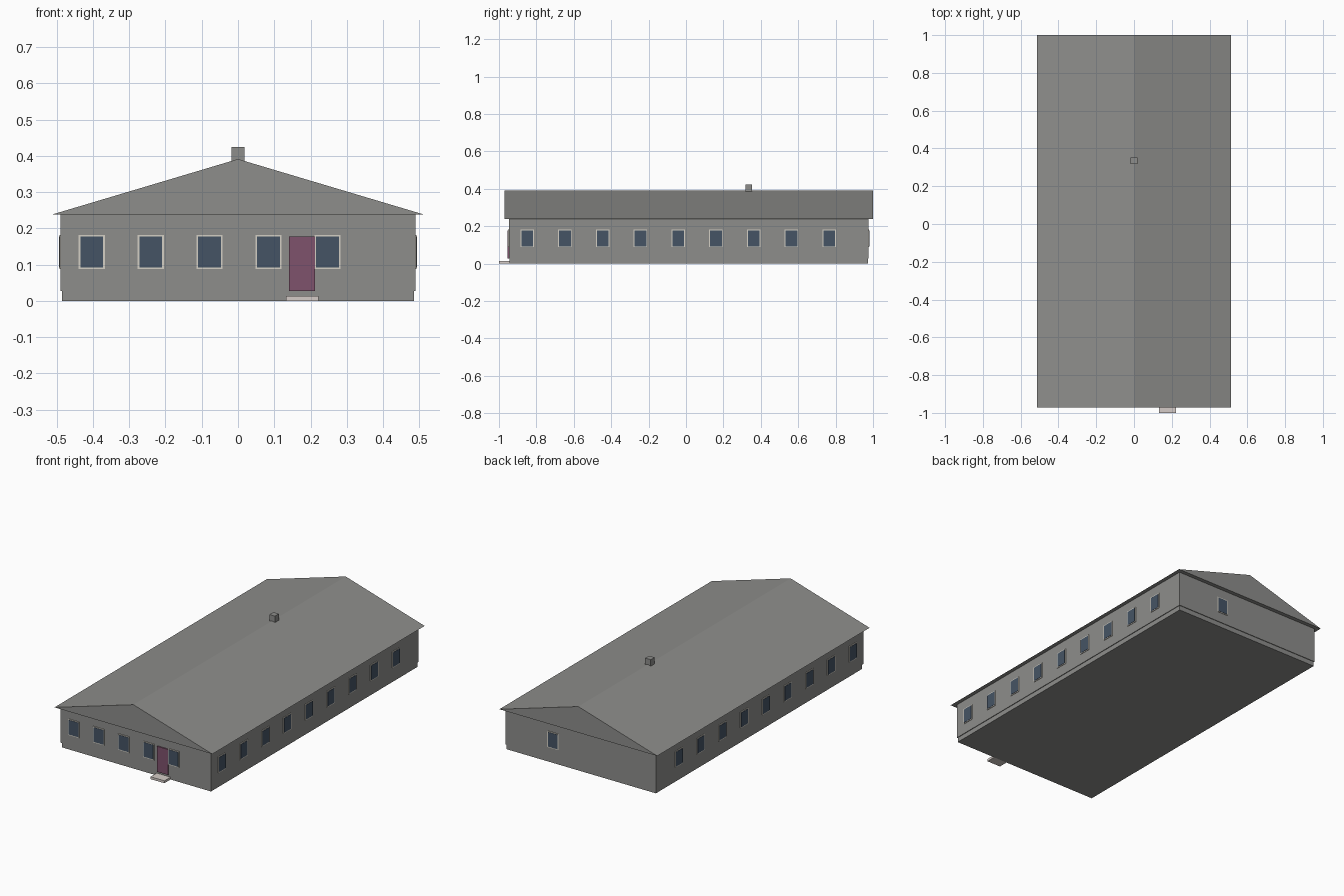
import bpy, bmesh, math
from mathutils import Matrix, Vector

if "Cube" in bpy.data.objects:
    bpy.data.objects.remove(bpy.data.objects["Cube"])


def material(name, rgb):
    m = bpy.data.materials.new(name)
    m.diffuse_color = (*rgb, 1)
    m.use_nodes = True
    m.node_tree.nodes["Principled BSDF"].inputs["Base Color"].default_value = m.diffuse_color
    return m


GREY = material("grey_plaster", (0.27, 0.27, 0.26))
GLASS = material("dark_blue_glass", (0.06, 0.088, 0.13))
FRAME = material("cream_frame", (0.66, 0.63, 0.56))
DOOR = material("plum_door", (0.21, 0.085, 0.15))
STONE = material("pale_stone", (0.66, 0.60, 0.57))


def finish(name, bm, mat):
    bmesh.ops.recalc_face_normals(bm, faces=bm.faces)
    me = bpy.data.meshes.new(name)
    bm.to_mesh(me)
    bm.free()
    me.materials.append(mat)
    ob = bpy.data.objects.new(name, me)
    bpy.context.collection.objects.link(ob)
    return ob


def box(name, lo, hi, mat):
    bm = bmesh.new()
    lo, hi = Vector(lo), Vector(hi)
    size, mid = hi - lo, (hi + lo) / 2
    bmesh.ops.create_cube(bm, size=1, matrix=Matrix.Translation(mid) @ Matrix.Diagonal((*size, 1)))
    return finish(name, bm, mat)


# Wall planes and heights
WX, Y0, Y1 = 0.489, -0.947, 0.976
BASE_Z, EAVE_Z, RIDGE_Z = 0.028, 0.238, 0.391

# Plinth and walls
box("plinth", (-0.485, Y0 + 0.004, 0), (0.485, Y1 - 0.004, BASE_Z), GREY)
box("walls", (-WX, Y0, BASE_Z), (WX, Y1, EAVE_Z), GREY)

# Solid gable roof: triangle extruded along the building
bm = bmesh.new()
tri = bm.faces.new([bm.verts.new((x, -0.971, z))
                    for x, z in ((-0.513, EAVE_Z), (0.513, EAVE_Z), (0, RIDGE_Z))])
ext = bmesh.ops.extrude_face_region(bm, geom=[tri], use_keep_orig=True)
bmesh.ops.translate(bm, vec=(0, 1.971, 0),
                    verts=[v for v in ext["geom"] if isinstance(v, bmesh.types.BMVert)])
finish("roof", bm, GREY)

# Chimney on the ridge
box("chimney", (-0.018, 0.317, 0.37), (0.018, 0.353, 0.424), GREY)

# Door and doorstep
box("door", (0.141, Y0 - 0.007, BASE_Z), (0.212, Y0 + 0.002, 0.178), DOOR)
box("doorstep", (0.132, -1.0, 0), (0.222, Y0 + 0.004, 0.014), STONE)


def window(name, x, y, angle):
    """Thin frame plate with a glass pane on top; faces -y before turning."""
    for part, w, h, depth, mat in (("frame", 0.072, 0.094, 0.0035, FRAME),
                                   ("glass", 0.063, 0.085, 0.005, GLASS)):
        ob = box(f"{name}_{part}", (-w / 2, -depth, -h / 2), (w / 2, 0.002, h / 2), mat)
        ob.location = (x, y, 0.135)
        ob.rotation_euler.z = angle


# Five front windows, nine on each long side, one at the back
for i in range(5):
    window(f"front_window_{i}", -0.403 + 0.1624 * i, Y0, 0)
for i in range(9):
    y = -0.849 + 0.2018 * i
    window(f"right_window_{i}", WX, y, math.pi / 2)
    window(f"left_window_{i}", -WX, y, -math.pi / 2)
window("back_window", 0.18, Y1, math.pi)
